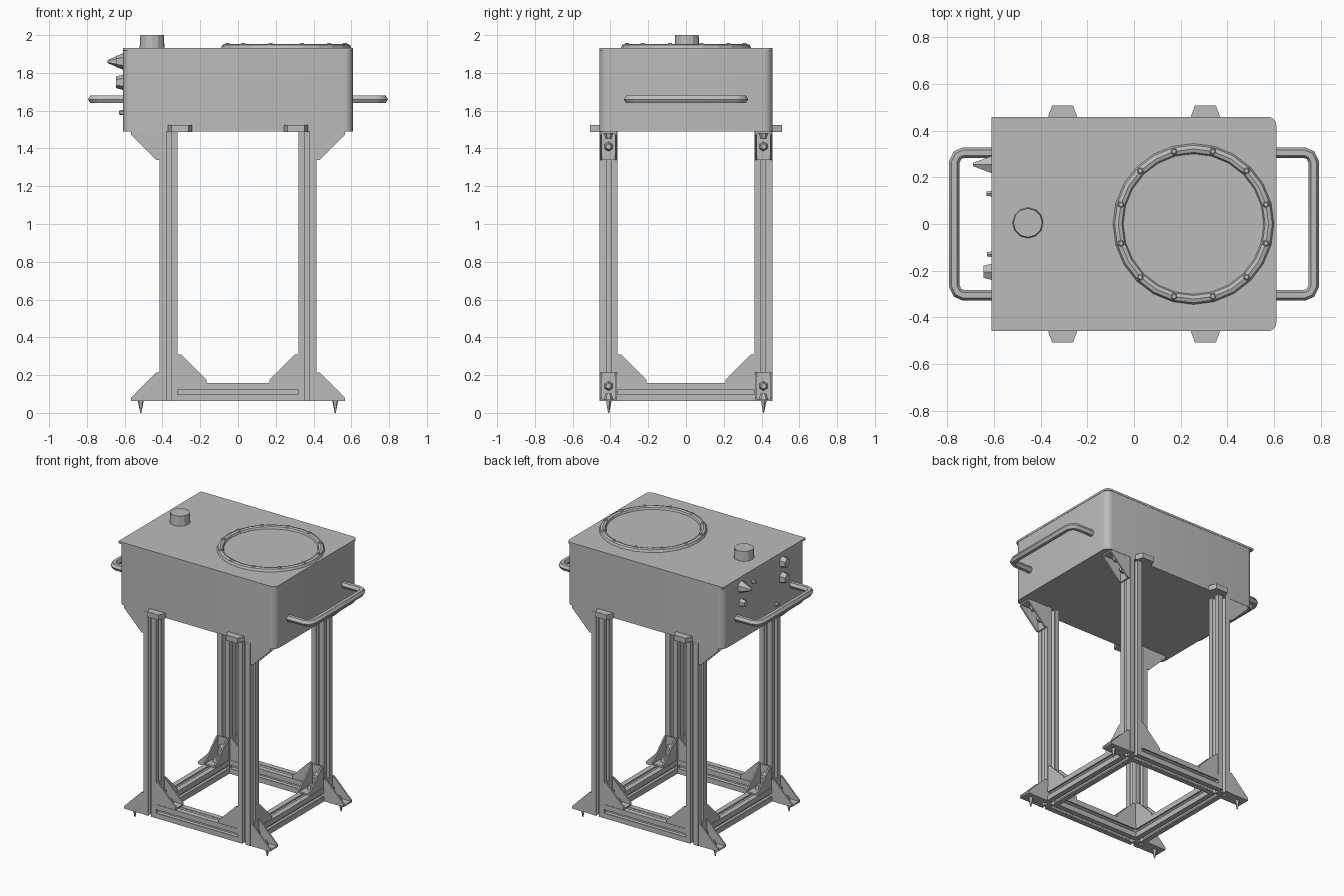
import bpy, bmesh, math
from mathutils import Matrix, Vector

if "Cube" in bpy.data.objects:
    bpy.data.objects.remove(bpy.data.objects["Cube"])

grey = bpy.data.materials.new("plain grey")
grey.use_nodes = True
colour = (0.5, 0.5, 0.5, 1)
grey.diffuse_color = colour
grey.node_tree.nodes["Principled BSDF"].inputs["Base Color"].default_value = colour


def finish(bm, name, matrix=Matrix(), smooth=False):
    bmesh.ops.recalc_face_normals(bm, faces=bm.faces)
    mesh = bpy.data.meshes.new(name)
    bm.to_mesh(mesh)
    bm.free()
    mesh.materials.append(grey)
    ob = bpy.data.objects.new(name, mesh)
    bpy.context.collection.objects.link(ob)
    ob.matrix_world = matrix
    if smooth:
        bpy.ops.object.select_all(action='DESELECT')
        ob.select_set(True)
        bpy.context.view_layer.objects.active = ob
        bpy.ops.object.shade_smooth_by_angle(angle=math.radians(35))
    return ob


def prism(bm, points, vector):
    """Extrude a closed 3D outline along a vector."""
    face = bm.faces.new([bm.verts.new(p) for p in points])
    new = bmesh.ops.extrude_face_region(bm, geom=[face], use_keep_orig=True)
    verts = [v for v in new["geom"] if isinstance(v, bmesh.types.BMVert)]
    bmesh.ops.translate(bm, verts=verts, vec=vector)


def box(bm, low, high):
    low, high = Vector(low), Vector(high)
    m = Matrix.Translation((low + high) / 2) @ Matrix.Diagonal((*(high - low), 1))
    bmesh.ops.create_cube(bm, size=1, matrix=m)


def cone(bm, base, axis, height, r1, r2, sides):
    axis = Vector(axis).normalized()
    m = (Matrix.Translation(Vector(base) + axis * height / 2)
         @ axis.to_track_quat('Z', 'Y').to_matrix().to_4x4())
    bmesh.ops.create_cone(bm, cap_ends=True, segments=sides, radius1=r1,
                          radius2=r2, depth=height, matrix=m)


def rounded_slab(name, hx, hy, z0, z1, radius_left, radius_right):
    points = []
    for sx, sy, start in ((1, 1, 0), (-1, 1, 90), (-1, -1, 180), (1, -1, 270)):
        r = radius_right if sx > 0 else radius_left
        for i in range(7 if r else 1):
            a = math.radians(start + 15 * i)
            points.append((sx * (hx - r) + r * math.cos(a),
                           sy * (hy - r) + r * math.sin(a), z0))
    bm = bmesh.new()
    prism(bm, points, (0, 0, z1 - z0))
    finish(bm, name, smooth=True)


# Slotted aluminium bar, running along a given direction
def bar(name, start, direction, length):
    h, slot, inner, lip, deep = 0.048, 0.012, 0.022, 0.01, 0.026
    side = [(h, -h), (h, -slot), (h - lip, -slot), (h - lip, -inner), (h - deep, -slot),
            (h - deep, slot), (h - lip, inner), (h - lip, slot), (h, slot)]
    points = []
    for turn in range(4):
        c, s = ((1, 0), (0, 1), (-1, 0), (0, -1))[turn]
        points += [(x * c - y * s, x * s + y * c, 0) for x, y in side]
    bm = bmesh.new()
    prism(bm, points, (0, 0, length))
    turn = Vector(direction).to_track_quat('Z', 'Y').to_matrix().to_4x4()
    finish(bm, name, Matrix.Translation(start) @ turn)


# Hollow corner bracket: two plates, two side webs and a bolt in each plate
def bracket(name, corner, a, b):
    size, half, wall, edge = 0.152, 0.045, 0.01, 0.018
    bm = bmesh.new()
    web = [(0, 0), (size, 0), (size, edge), (edge, size), (0, size)]
    for y in (-half, half - wall):
        prism(bm, [(x, y, z) for x, z in web], (0, wall, 0))
    box(bm, (0, -half, 0), (size, half, wall))
    box(bm, (0, -half, 0), (wall, half, size))
    cone(bm, (0.08, 0, wall), (0, 0, 1), 0.03, 0.025, 0.015, 6)
    cone(bm, (wall, 0, 0.08), (1, 0, 0), 0.03, 0.025, 0.015, 6)
    a, b = Vector(a), Vector(b)
    m = Matrix((a, b.cross(a), b)).transposed().to_4x4()
    finish(bm, name, Matrix.Translation(corner) @ m)


# Frame
leg_x, leg_y, half = 0.367, 0.41, 0.048
floor, deck = 0.062, 1.49
rail_z = floor + half
for s, word in ((-1, "right"), (1, "left")):
    bar(word + "_rail", (s * leg_x, -leg_y + half, rail_z), (0, 1, 0), 2 * (leg_y - half))
for s, word in ((-1, "front"), (1, "back")):
    bar(word + "_rail", (-leg_x + half, s * leg_y, rail_z), (1, 0, 0), 2 * (leg_x - half))

for sx, side in ((-1, "right"), (1, "left")):
    for sy, end in ((-1, "front"), (1, "back")):
        tag = f"{end}_{side}_"
        x, y = sx * leg_x, sy * leg_y
        bar(tag + "leg", (x, y, floor), (0, 0, 1), deck - floor)
        outer = x + sx * half
        bracket(tag + "outer_foot_bracket", (outer, y, floor), (sx, 0, 0), (0, 0, 1))
        bracket(tag + "upper_bracket", (outer, y, deck), (sx, 0, 0), (0, 0, -1))
        top = floor + 2 * half
        bracket(tag + "cross_bracket", (x - sx * half, y, top), (-sx, 0, 0), (0, 0, 1))
        bracket(tag + "side_bracket", (x, y - sy * half, top), (0, -sy, 0), (0, 0, 1))

        # Pointed foot screw
        bm = bmesh.new()
        cone(bm, (sx * 0.515, y, floor), (0, 0, -1), floor, 0.016, 0.003, 5)
        finish(bm, tag + "foot_screw")

        # Tapered mounting tab under the housing edge
        bm = bmesh.new()
        cx = sx * 0.306
        tab = [(-0.066, 0.45), (0.066, 0.45), (0.045, 0.508), (-0.045, 0.508)]
        prism(bm, [(cx + px, sy * py, deck - 0.002) for px, py in tab], (0, 0, 0.036))
        finish(bm, tag + "mounting_tab")

# Housing
rounded_slab("housing", 0.608, 0.457, deck, 1.92, 0.045, 0.045)
rounded_slab("lid", 0.61, 0.459, 1.918, 1.932, 0, 0.035)

# Round hatch with its clamping ring and bolts
centre = Vector((0.255, 0, 1.932))
bm = bmesh.new()
segments = 24
profile = [(0.345, 0), (0.338, 0.016), (0.322, 0.021), (0.307, 0.016), (0.3, 0)]
rings = [[bm.verts.new((r * math.cos(t), r * math.sin(t), z)) for r, z in profile]
         for t in (math.tau * i / segments for i in range(segments))]
for i in range(segments):
    p, q = rings[i], rings[(i + 1) % segments]
    for j in range(len(profile)):
        k = (j + 1) % len(profile)
        bm.faces.new((p[j], q[j], q[k], p[k]))
finish(bm, "hatch_ring", Matrix.Translation(centre))

bm = bmesh.new()
for i in range(12):
    t = math.radians(15 + 30 * i)
    cone(bm, (0.322 * math.cos(t), 0.322 * math.sin(t), 0.01), (0, 0, 1), 0.016, 0.02, 0.01, 5)
finish(bm, "hatch_bolts", Matrix.Translation(centre))

bm = bmesh.new()
cone(bm, centre, (0, 0, 1), 0.003, 0.305, 0.305, 24)
finish(bm, "hatch_window")

# Top button
bm = bmesh.new()
cone(bm, (-0.455, 0.005, 1.93), (0, 0, 1), 0.07, 0.066, 0.062, 12)
finish(bm, "top_button")

# Controls on the right-hand end: y, z, reach, radius, tip radius
controls = [(0.255, 1.86, 0.085, 0.045, 0.008), (0.255, 1.75, 0.04, 0.03, 0.02),
            (0.13, 1.85, 0.028, 0.015, 0.01), (-0.205, 1.86, 0.04, 0.042, 0.03),
            (-0.205, 1.75, 0.04, 0.042, 0.03), (-0.13, 1.59, 0.026, 0.015, 0.01)]
for i, (y, z, reach, r1, r2) in enumerate(controls):
    bm = bmesh.new()
    cone(bm, (-0.605, y, z), (-1, 0, 0), reach, r1, r2, 6)
    finish(bm, f"control_{i + 1}")

# Carrying handles
for s, word in ((-1, "right"), (1, "left")):
    curve = bpy.data.curves.new(word + "_handle", 'CURVE')
    curve.dimensions = '3D'
    curve.bevel_depth, curve.bevel_resolution, curve.use_fill_caps = 0.023, 1, True
    path = [(0.59, 0.306), (0.73, 0.306), (0.757, 0.295), (0.771, 0.265)]
    path += [(x, -y) for x, y in reversed(path)]
    spline = curve.splines.new('POLY')
    spline.points.add(len(path) - 1)
    for point, (x, y) in zip(spline.points, path):
        point.co = (s * x, y, 1.66, 1)
    curve.materials.append(grey)
    handle = bpy.data.objects.new(word + "_handle", curve)
    bpy.context.collection.objects.link(handle)
    bpy.ops.object.select_all(action='DESELECT')
    handle.select_set(True)
    bpy.context.view_layer.objects.active = handle
    bpy.ops.object.convert(target='MESH')
    bpy.ops.object.shade_smooth_by_angle(angle=math.radians(50))
